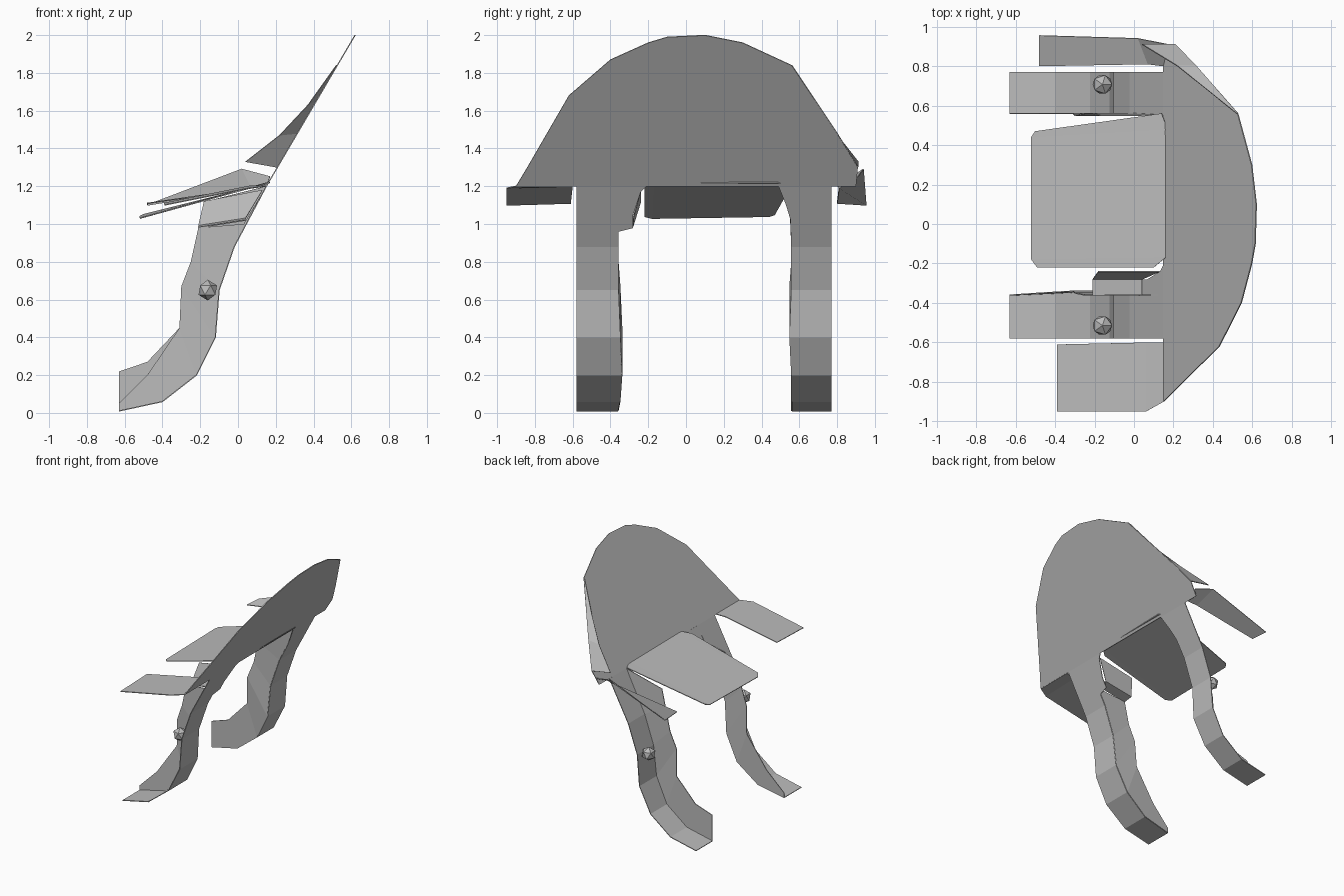
import bpy
import bmesh
from mathutils import Vector

cube = bpy.data.objects.get("Cube")
if cube:
    bpy.data.objects.remove(cube, do_unlink=True)

grey = bpy.data.materials.new("plain grey")
grey.use_nodes = True
GREY = (0.5, 0.5, 0.5, 1)
grey.diffuse_color = GREY
grey.node_tree.nodes["Principled BSDF"].inputs["Base Color"].default_value = GREY

# Leaning line that the panel and the legs follow, as (x, z)
SPINE = [(-.63, .01), (-.4, .06), (-.22, .2), (-.12, .4), (-.1, .65),
         (-.02, .88), (.15, 1.2), (.62, 2)]
# Inner edge of the leg flanges, one point per spine point up to the panel
FLANGE = [(-.63, .22), (-.48, .27), (-.31, .45), (-.3, .67),
          (-.25, .8), (-.21, .98), (-.17, 1.12)]


def lean(z):
    """Depth of the leaning surface at a height."""
    for (x0, z0), (x1, z1) in zip(SPINE, SPINE[1:]):
        if z <= z1:
            return x0 + (x1 - x0) * (z - z0) / (z1 - z0)
    return SPINE[-1][0]


def finish(name, bm, thickness=0.006):
    bmesh.ops.recalc_face_normals(bm, faces=bm.faces)
    mesh = bpy.data.meshes.new(name)
    bm.to_mesh(mesh)
    bm.free()
    mesh.materials.append(grey)
    obj = bpy.data.objects.new(name, mesh)
    bpy.context.collection.objects.link(obj)
    if thickness:
        solid = obj.modifiers.new("thin sheet", 'SOLIDIFY')
        solid.thickness = thickness
        solid.offset = 0
    return obj


def strip(name, rail_a, rail_b):
    """Sheet stretched between two rails of equal length."""
    bm = bmesh.new()
    a = [bm.verts.new(p) for p in rail_a]
    b = [bm.verts.new(p) for p in rail_b]
    for i in range(len(a) - 1):
        bm.faces.new((a[i], a[i + 1], b[i + 1], b[i]))
    return finish(name, bm)


def leaning_plate(name, outline):
    """Flat plate on the leaning surface from a (y, z) outline."""
    bm = bmesh.new()
    bm.faces.new([bm.verts.new((lean(z), y, z)) for y, z in outline])
    return finish(name, bm)


# Domed panel
leaning_plate("dome_panel", [
    (-.9, 1.2), (-.84, 1.3), (-.62, 1.68), (-.4, 1.87), (-.2, 1.96),
    (-.1, 1.99), (.1, 2), (.3, 1.96), (.56, 1.84), (.8, 1.48),
    (.91, 1.3), (.9, 1.2)])

# Corner webs between the panel and the legs
leaning_plate("right_web", [(-.36, 1.2), (-.36, .96), (-.28, .98),
                            (-.28, 1.05), (-.24, 1.17), (-.21, 1.2)])
leaning_plate("left_web", [(.56, 1.2), (.56, 1.0), (.53, 1.1), (.49, 1.2)])


# Legs: a front strip with a flange along the inner side
def leg(side, outer, inner, flange):
    path = SPINE[:-1]
    face_in = [(x, y, z) for (x, z), y in zip(path, inner)]
    strip(side + "_leg", [(x, outer, z) for x, z in path], face_in)
    strip(side + "_leg_flange", face_in,
          [(x, y, z) for (x, z), y in zip(flange, inner)])
    # Small faceted knob inside the leg
    bm = bmesh.new()
    bmesh.ops.create_icosphere(bm, subdivisions=1, radius=.055)
    middle = outer + (inner[4] - outer) * .3
    bmesh.ops.translate(bm, verts=bm.verts, vec=Vector((-.16, middle, .65)))
    finish(side + "_knob", bm, 0)


leg("left", .77, [.56, .56, .56, .55, .56, .56, .55], FLANGE)
low_toe = [(-.63, .05), (-.48, .2)] + FLANGE[2:]
leg("right", -.58, [-.36, -.35, -.34, -.35, -.36, -.36, -.36],
    low_toe[:-1] + [(.03, 1.0)])

# Stepped ledge above the right leg
strip("right_ledge",
      [(-.21, -.36, .98), (-.21, -.28, .99), (-.18, -.24, 1.12)],
      [(.04, -.36, 1.02), (.04, -.28, 1.03), (.13, -.24, 1.18)])

# Wide middle flap with rounded corners
strip("middle_flap",
      [(-.49, -.22, 1.04), (-.52, -.18, 1.03), (-.52, .44, 1.04), (-.5, .47, 1.05)],
      [(.1, -.22, 1.2), (.16, -.17, 1.22), (.17, .48, 1.22), (.14, .56, 1.21)])

# Side flaps, folded where they meet the panel
strip("right_flap",
      [(-.39, -.95, 1.1), (.06, -.95, 1.19), (.15, -.9, 1.2)],
      [(-.39, -.61, 1.11), (.06, -.6, 1.2), (.15, -.6, 1.2)])
strip("left_flap",
      [(-.48, .955, 1.1), (.02, .94, 1.29), (.17, .91, 1.25)],
      [(-.48, .8, 1.11), (.07, .81, 1.19), (.15, .8, 1.2)])

# Narrow rim bent forward along the left edge of the panel
rim = [(.91, 1.3), (.8, 1.48), (.68, 1.66), (.56, 1.84)]
bend = [(.04, 1.33), (.22, 1.47), (.37, 1.63), (.52, 1.84)]
strip("left_rim", [(lean(z), y, z) for y, z in rim],
      [(x, y, z) for (x, z), (y, _) in zip(bend, rim)])
